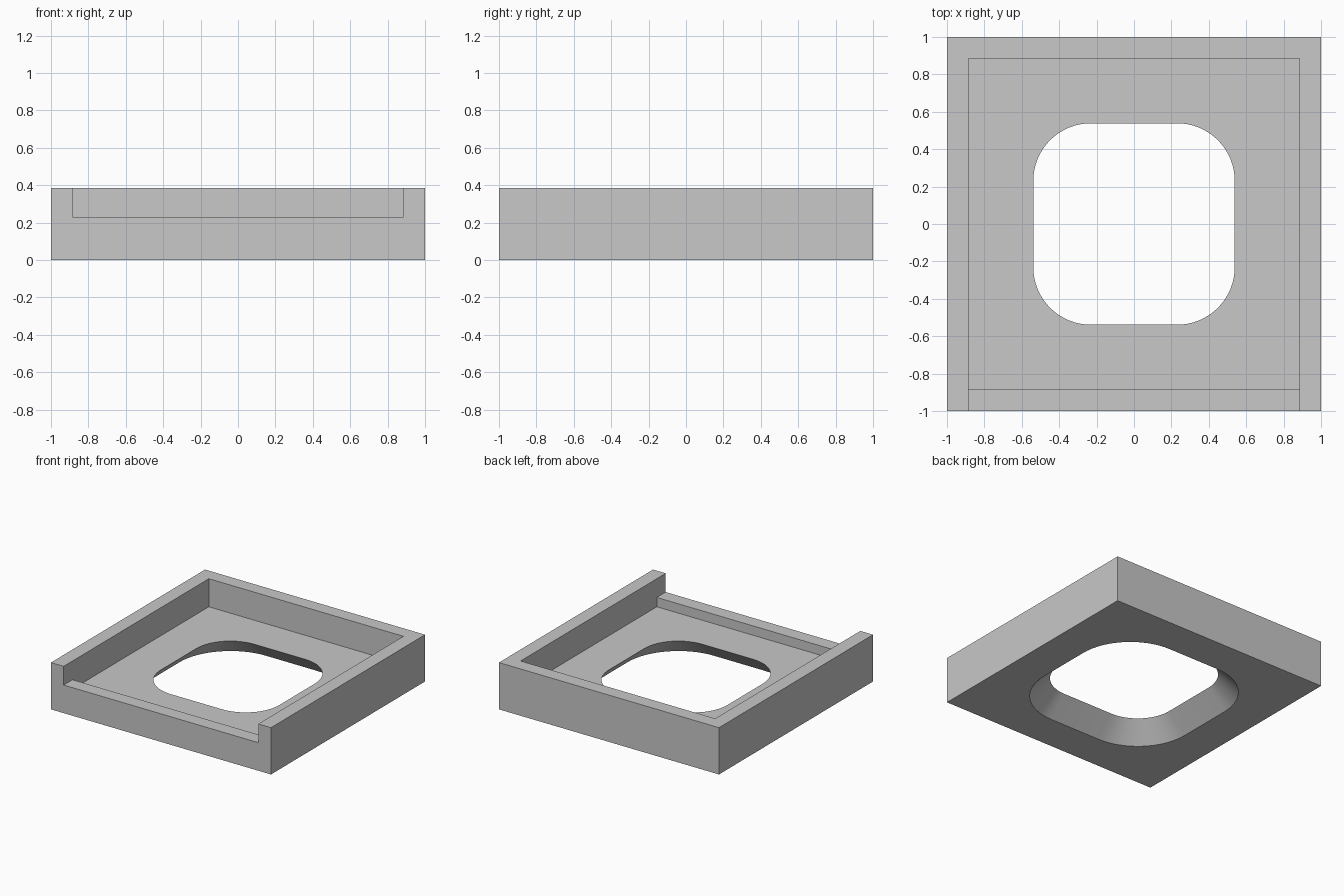
import bpy
import bmesh
import math
from mathutils import Vector

old = bpy.data.objects.get("Cube")
if old:
    bpy.data.objects.remove(old, do_unlink=True)

U = 2 / 26            # design unit: the tray is 26 units wide
TOP, LIP, FLOOR = 5 * U, 3 * U, 2 * U
INNER = 1 - 1.5 * U   # half width of the pocket
HOLE, RADIUS = 7 * U, 4 * U

grey = bpy.data.materials.new("plain grey")
grey.use_nodes = True
colour = (0.58, 0.58, 0.58, 1)
grey.diffuse_color = colour
grey.node_tree.nodes["Principled BSDF"].inputs["Base Color"].default_value = colour


def loft(name, start, end):
    """Closed solid between two matching rings of points."""
    bm = bmesh.new()
    a = [bm.verts.new(p) for p in start]
    b = [bm.verts.new(p) for p in end]
    bm.faces.new(a)
    bm.faces.new(b)
    for i in range(len(a)):
        j = (i + 1) % len(a)
        bm.faces.new((a[i], a[j], b[j], b[i]))
    bmesh.ops.recalc_face_normals(bm, faces=bm.faces)
    mesh = bpy.data.meshes.new(name)
    bm.to_mesh(mesh)
    bm.free()
    mesh.materials.append(grey)
    obj = bpy.data.objects.new(name, mesh)
    bpy.context.collection.objects.link(obj)
    return obj


def rounded_square(half, radius, z, steps=16):
    ring = []
    for corner, (sx, sy) in enumerate(((1, 1), (-1, 1), (-1, -1), (1, -1))):
        for i in range(steps + 1):
            t = (corner + i / steps) * math.pi / 2
            ring.append(Vector((sx * (half - radius) + radius * math.cos(t),
                                sy * (half - radius) + radius * math.sin(t), z)))
    return ring


def hole_ring(z):
    grow = FLOOR - z   # 45 degree flare towards the underside
    return rounded_square(HOLE + grow, RADIUS + grow, z)


# Outer block
square = [(-1, -1), (1, -1), (1, 1), (-1, 1)]
tray = loft("tray", [(x, y, 0) for x, y in square], [(x, y, TOP) for x, y in square])

# Pocket with a lower lip at the front, as one stepped side profile
profile = [(-1.1, LIP), (-INNER, LIP), (-INNER, FLOOR),
           (INNER, FLOOR), (INNER, 0.5), (-1.1, 0.5)]
pocket = loft("pocket_cutter", [(-INNER, y, z) for y, z in profile],
              [(INNER, y, z) for y, z in profile])

# Flared rounded opening through the floor
opening = loft("opening_cutter", hole_ring(-0.05), hole_ring(FLOOR + 0.05))

bpy.context.view_layer.objects.active = tray
for cutter in (pocket, opening):
    cutter.hide_render = True
    cut = tray.modifiers.new(cutter.name, "BOOLEAN")
    cut.operation = "DIFFERENCE"
    cut.solver = "EXACT"
    cut.object = cutter
    bpy.ops.object.modifier_apply(modifier=cut.name)
    bpy.data.objects.remove(cutter, do_unlink=True)

# Smooth the rounded corners only
bpy.ops.object.select_all(action="DESELECT")
tray.select_set(True)
bpy.ops.object.shade_smooth_by_angle(angle=math.radians(30))
